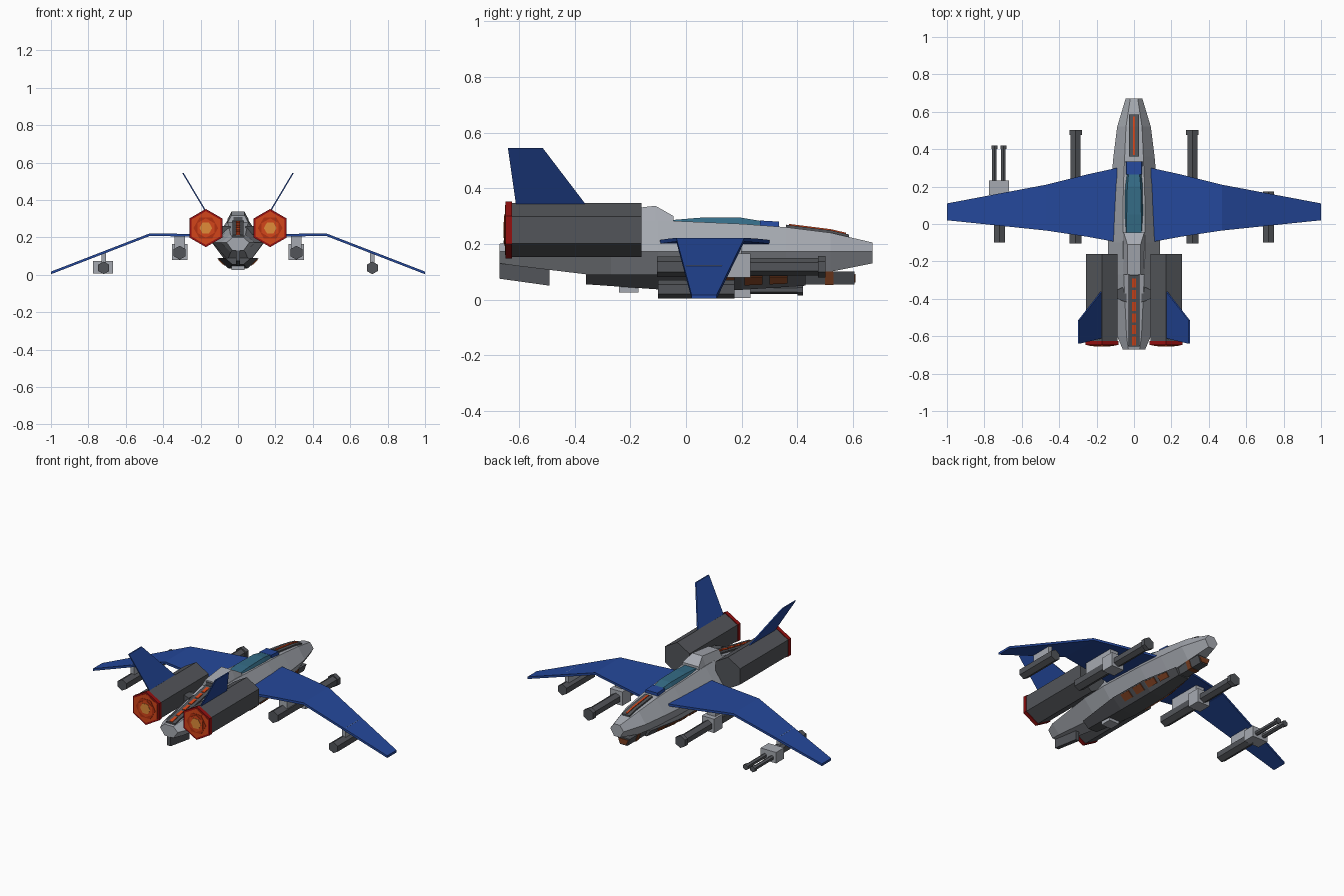
import bpy, bmesh, math
from mathutils import Vector

if "Cube" in bpy.data.objects:
    bpy.data.objects.remove(bpy.data.objects["Cube"], do_unlink=True)


def material(name, r, g, b):
    m = bpy.data.materials.new(name)
    m.use_nodes = True
    m.diffuse_color = (r, g, b, 1)
    m.node_tree.nodes["Principled BSDF"].inputs["Base Color"].default_value = (r, g, b, 1)
    return m


light = material("light_grey", .38, .4, .44)
dark = material("dark_grey", .085, .09, .1)
blue = material("wing_blue", .018, .065, .33)
glass = material("canopy_teal", .035, .15, .24)
orange = material("glow_orange", .65, .06, .01)
ember = material("ember_orange", .45, .03, .005)
amber = material("core_amber", .75, .26, .04)
red = material("nozzle_red", .3, .005, .005)
brown = material("vent_brown", .2, .05, .015)


def loft(name, rings, mat):
    """Skin equal-length rings of points and cap both ends."""
    bm = bmesh.new()
    rows = [[bm.verts.new(p) for p in ring] for ring in rings]
    n = len(rows[0])
    for a, b in zip(rows, rows[1:]):
        for i in range(n):
            j = (i + 1) % n
            bm.faces.new((a[i], a[j], b[j], b[i]))
    bm.faces.new(rows[0])
    bm.faces.new(rows[-1])
    bmesh.ops.recalc_face_normals(bm, faces=bm.faces)
    me = bpy.data.meshes.new(name)
    bm.to_mesh(me)
    bm.free()
    me.materials.append(mat)
    ob = bpy.data.objects.new(name, me)
    bpy.context.collection.objects.link(ob)
    return ob


def trapezoid(y, bottom, low, top, high):
    return [(-bottom, y, low), (bottom, y, low), (top, y, high), (-top, y, high)]


def box(name, x, half, y0, y1, z0, z1, mat):
    ring = lambda y: [(x - half, y, z0), (x + half, y, z0), (x + half, y, z1), (x - half, y, z1)]
    return loft(name, [ring(y0), ring(y1)], mat)


def tube(name, x, z, r, y0, y1, mat, turn=.5):
    """Six-sided bar along y, with a point at the top by default."""
    def ring(y):
        angles = [(i + turn) * math.pi / 3 for i in range(6)]
        return [(x + r * math.cos(a), y, z + r * math.sin(a)) for a in angles]
    return loft(name, [ring(y0), ring(y1)], mat)


# Fuselage stations: y, half width, top half width, top z, bottom z
stations = [(.67, .045, .02, .205, .13), (.52, .09, .043, .24, .1),
            (.36, .11, .05, .26, .085), (.2, .125, .057, .272, .075),
            (-.1, .14, .06, .285, .065), (-.27, .135, .055, .28, .08),
            (-.6, .09, .04, .215, .12), (-.67, .06, .03, .2, .13)]


def hull_ring(y, w, t, top, low):
    mid = .172
    return [(w, y, mid), (t, y, top), (-t, y, top), (-w, y, mid), (-t, y, low), (t, y, low)]


loft("fuselage", [hull_ring(*s) for s in stations], light)


def deck(y):
    for a, b in zip(stations, stations[1:]):
        if b[0] <= y <= a[0]:
            return b[3] + (a[3] - b[3]) * (y - b[0]) / (a[0] - b[0])
    return stations[-1][3]


def deck_plate(name, y0, y1, half, rise, mat):
    rings = [trapezoid(y, half, deck(y) - .003, half, deck(y) + rise) for y in (y0, y1)]
    return loft(name, rings, mat)


# Dorsal plates with glowing strips
deck_plate("nose_plate", .36, .52, .026, .009, dark)
deck_plate("nose_plate_tip", .52, .585, .026, .009, dark)
deck_plate("nose_strip", .37, .52, .006, .013, orange)
deck_plate("nose_strip_tip", .52, .575, .006, .013, orange)
deck_plate("tail_plate", -.6, -.27, .03, .009, dark)
deck_plate("tail_plate_end", -.655, -.6, .03, .009, dark)
for i in range(6):
    y = -.34 - i * .062
    deck_plate("tail_glow", max(y, -.65), y + .048, .01, .013, orange)

# Canopy, its front cowl and the hump behind it
loft("canopy", [trapezoid(y, w, .255, w * .65, z) for y, w, z in
                ((.3, .04, .277), (.2, .055, .294), (.05, .06, .294), (-.06, .06, .285))], glass)
loft("canopy_cowl", [trapezoid(y, .047, .25, .04, z) for y, z in ((.335, .28), (.265, .284))], blue)
loft("dorsal_hump", [trapezoid(y, .066, .26, t, z) for y, t, z in
                     ((-.045, .055, .3), (-.11, .035, .337), (-.27, .035, .318))], light)
box("hump_vent", 0, .024, -.275, -.268, .285, .31, dark)

# Belly keel, side vents, hook box and chin gun
keel = [(-.36, .07, .03, .055), (-.05, .11, .05, .033),
        (.2, .105, .048, .035), (.43, .06, .035, .05)]
loft("belly_keel", [trapezoid(y, b, z, w, .09) for y, w, b, z in keel], dark)


def keel_point(side, y, t):
    """Point on the keel flank, t running from bottom to top."""
    for a, b in zip(keel, keel[1:]):
        if a[0] <= y <= b[0]:
            f = (y - a[0]) / (b[0] - a[0])
            w, low, z = (p + (q - p) * f for p, q in zip(a[1:], b[1:]))
            return Vector((side * (low + (w - low) * t), y, z + (.09 - z) * t))


for side in (-1, 1):
    out = Vector((side * .004, 0, -.004))
    for y in (.01, .11, .21, .3):
        corners = [keel_point(side, py, t) for py, t in
                   ((y, .35), (y + .065, .35), (y + .065, .9), (y, .9))]
        loft("keel_vent", [corners, [c + out for c in corners]], brown)
box("belly_box", 0, .035, -.24, -.17, .025, .06, light)
loft("chin_gun", [trapezoid(y, .025, .055, .042, .1) for y in (.4, .605)], dark)
loft("chin_gun_band", [trapezoid(y, .028, .053, .045, .1) for y in (.5, .53)], brown)
loft("chin_gun_muzzle", [trapezoid(y, .02, .062, .034, .092) for y in (.604, .609)], brown)

# Tail fin under the fuselage
fin_side = [(-.67, .075), (-.49, .05), (-.49, .13), (-.67, .15)]
loft("ventral_fin", [[(x, y, z) for y, z in fin_side] for x in (-.012, .012)], dark)

for side, label in ((1, "left_"), (-1, "right_")):
    # Cranked wing: x, trailing y, leading y, z
    span = [(.09, -.097, .3, .2), (.25, -.068, .265, .204), (.47, -.035, .21, .208), (1, .02, .11, .003)]
    loft(label + "wing", [[(side * x, a, z), (side * x, b, z),
                           (side * x, b, z + .014), (side * x, a, z + .014)]
                          for x, a, b, z in span], blue)

    # Engine with red nozzle and stepped glow
    ex, ez = side * .172, .25
    tube(label + "engine", ex, ez, .097, -.63, -.16, dark)
    tube(label + "nozzle", ex, ez, .102, -.648, -.625, red)
    for name, r, y, mat, turn in (("glow", .09, -.65, orange, .5), ("ember", .066, -.652, ember, 0),
                                  ("inner_glow", .052, -.654, orange, .5), ("core", .034, -.656, amber, 0)):
        tube(label + name, ex, ez, r, y, -.64, mat, turn)
    loft(label + "engine_mount", [[(side * x, y0, .215), (side * x, y1, .215),
                                   (side * x, y1, .26), (side * x, y0, .26)]
                                  for x, y0, y1 in ((.04, -.42, -.33), (.1, -.395, -.355))], dark)

    # Canted tail fin
    fin = [(.17, -.61, .335), (.17, -.355, .335), (.295, -.515, .545), (.295, -.64, .545)]
    loft(label + "tail_fin", [[(side * (x + d), y, z) for x, y, z in fin]
                              for d in (-.004, .004)], blue)

    # Inner cannon pod
    px, pz = side * .312, .118
    box(label + "inner_pylon", px, .028, -.01, .2, .14, .208, light)
    box(label + "inner_block", px, .042, .15, .232, .08, .165, light)
    tube(label + "inner_pod", px, pz, .037, -.105, .16, dark)
    tube(label + "inner_barrel", px, pz, .031, .22, .485, dark)
    tube(label + "inner_muzzle", px, pz, .038, .475, .502, dark)

    # Outer pod
    ox, oz = side * .718, .037
    box(label + "outer_pylon", ox, .012, 0, .13, .06, .122, light)
    tube(label + "outer_pod", ox, oz, .034, -.1, .175, dark)

# Twin gun carried on the right outer pod only
box("twin_gun_block", -.722, .053, .155, .232, .006, .073, light)
for x in (-.746, -.698):
    tube("twin_barrel", x, .034, .014, .22, .41, dark)
    tube("twin_muzzle", x, .034, .019, .4, .42, dark)
